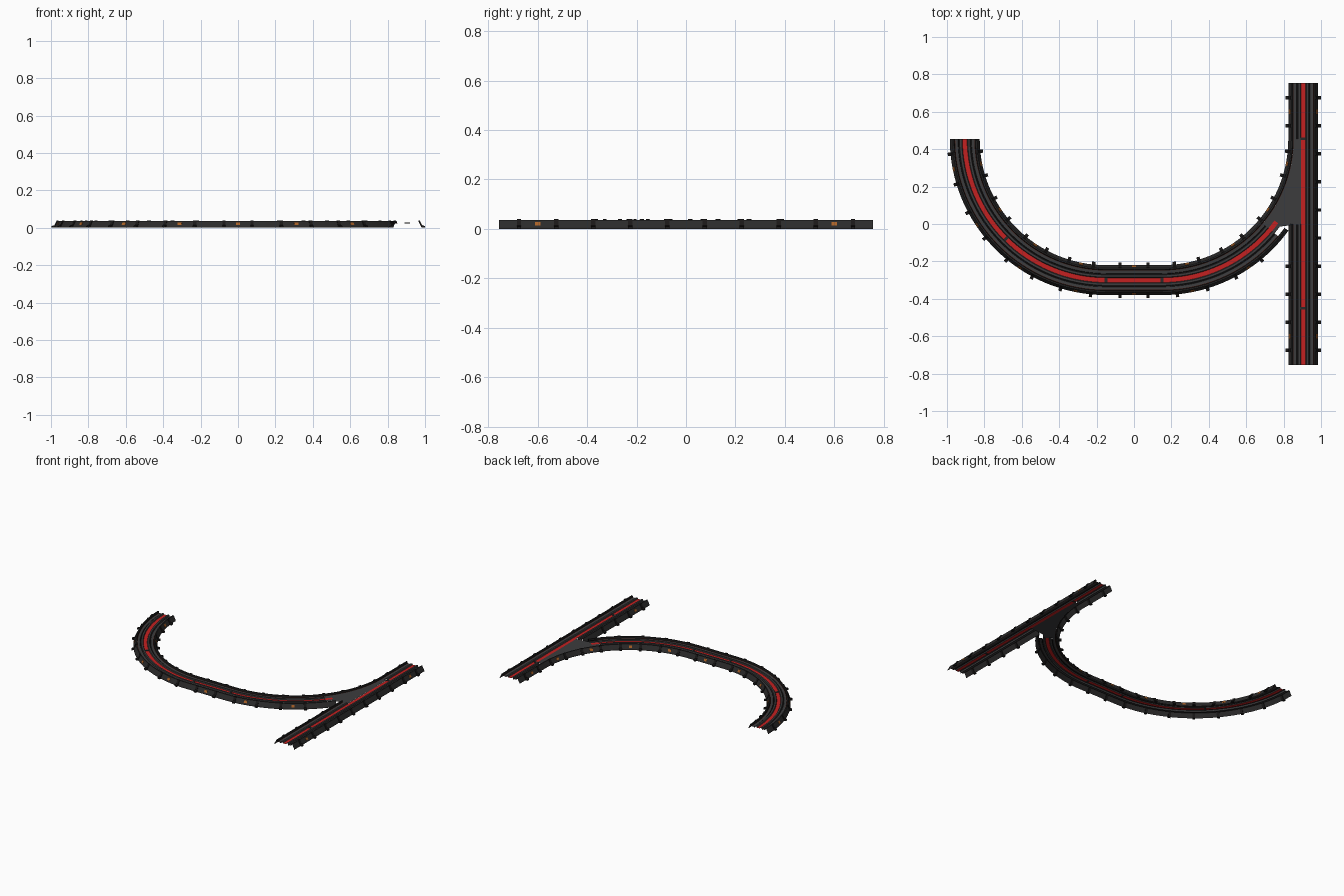
import bpy, math

if "Cube" in bpy.data.objects:
    bpy.data.objects.remove(bpy.data.objects["Cube"])

R = 0.755                    # centre-line radius of the curves
CX, CY = 0.15, 0.455         # curve centre (mirrored for the left curve)
SX = 0.905                   # straight track position


def material(name, rgb):
    m = bpy.data.materials.new(name)
    m.diffuse_color = (*rgb, 1)
    m.use_nodes = True
    m.node_tree.nodes["Principled BSDF"].inputs["Base Color"].default_value = m.diffuse_color
    return m


MATS = [material("dark grey", (0.045, 0.045, 0.047)),
        material("charcoal", (0.024, 0.023, 0.023)),
        material("near black", (0.010, 0.009, 0.009)),
        material("signal red", (0.55, 0.015, 0.015)),
        material("dark red brown", (0.07, 0.018, 0.012)),
        material("amber", (0.40, 0.12, 0.02))]
GREY, CHAR, BLACK, RED, BROWN, AMBER = range(6)


def make(name, verts, faces, mats, smooth=False):
    me = bpy.data.meshes.new(name)
    me.from_pydata(verts, [], faces)
    for m in MATS:
        me.materials.append(m)
    for p, mi in zip(me.polygons, mats):
        p.material_index = mi
    ob = bpy.data.objects.new(name, me)
    bpy.context.collection.objects.link(ob)
    if smooth:
        bpy.context.view_layer.objects.active = ob
        ob.select_set(True)
        bpy.ops.object.shade_smooth_by_angle(angle=math.radians(25))
        ob.select_set(False)
    return ob


# Frames along the track: (x, y, side direction); side points outward / east
def right_curve(deg):
    a = math.radians(deg)
    s, c = math.sin(a), -math.cos(a)
    return (CX + R * s, CY + R * c, s, c)


def left_curve(deg):
    x, y, s, c = right_curve(deg)
    return (-x, y, -s, c)


def middle(x):
    return (x, CY - R, 0, -1)


def straight(y):
    return (SX, y, 1, 0)


def place(f, d, z):
    return (f[0] + f[2] * d, f[1] + f[3] * d, z)


def span(fn, a, b, n):
    return [fn(a + (b - a) * i / n) for i in range(n + 1)]


def sweep(name, frames, profile, mats):
    n = len(profile)
    verts = [place(f, d, z) for f in frames for d, z in profile]
    faces, fm = [], []
    for i in range(len(frames) - 1):
        for j in range(n - 1):
            k = i * n + j
            face = (k, k + 1, k + n + 1, k + n)
            v0, v1, v2 = verts[k], verts[k + 1], verts[k + n]
            up = (v1[0]-v0[0]) * (v2[1]-v0[1]) - (v1[1]-v0[1]) * (v2[0]-v0[0])
            faces.append(face if up > 0 else face[::-1])
            fm.append(mats[j])
    make(name, verts, faces, fm, True)


# Half profile from the outer foot to the centre slot
HALF = [(0.080, 0.0), (0.080, 0.006), (0.064, 0.037), (0.057, 0.037), (0.054, 0.025),
        (0.051, 0.024), (0.036, 0.024), (0.034, 0.020), (0.030, 0.020),
        (0.028, 0.031), (0.016, 0.031), (0.0125, 0.024)]
HALF_MATS = [CHAR, CHAR, CHAR, BLACK, BROWN, GREY, BLACK, BLACK, GREY, GREY, GREY]
INNER = [(-d, z) for d, z in HALF]
OUTER = HALF[::-1]
FULL = INNER + OUTER
FULL_MATS = HALF_MATS + [RED] + HALF_MATS[::-1]

# Track beds
sweep("left_curve_bed", span(left_curve, 0, 90, 32), FULL, FULL_MATS)
sweep("middle_bed", span(middle, -CX, CX, 1), FULL, FULL_MATS)
sweep("right_curve_bed", span(right_curve, 0, 50, 18), FULL, FULL_MATS)
sweep("straight_bed_front", span(straight, -0.755, 0.0, 1), FULL, FULL_MATS)
sweep("straight_bed_back", span(straight, 0.455, 0.755, 1), FULL, FULL_MATS)

# Junction: east half of the straight, inner rim of the curve, flat infill
sweep("junction_straight_half", span(straight, 0, 0.455, 1),
      [(-0.016, 0.024), (-0.0125, 0.024)] + OUTER, [GREY, RED] + HALF_MATS[::-1])
sweep("junction_inner_rim", span(right_curve, 50, 90, 14), INNER[:6], HALF_MATS[:5])
sweep("junction_red_tip", span(right_curve, 50, 54, 2),
      [(-0.0125, 0.026), (0.0125, 0.026)], [RED])
sweep("junction_outer_rim", span(right_curve, 50, 54, 2), HALF[:5], HALF_MATS[:4])

pv, pf = [], []
STEPS = 24
for i in range(STEPS + 1):
    f = right_curve(50 + 40 * i / STEPS)
    a = place(f, -0.051, 0.0245)
    # far edge opens along the curve end, then follows the straight
    if i <= 2:
        b = place(f, 0.03, 0.0245)
    else:
        b = (SX - 0.016, 0.455 * (i - 3) / (STEPS - 3), 0.0245)
    pv += [a, b]
    if i:
        k = 2 * i - 2
        pf.append((k, k + 1, k + 3, k + 2))
make("junction_plate", pv, pf, [GREY] * len(pf))


def prism(name, f, section, width, mat):
    """Extrude a (side, height) section along the track direction."""
    tx, ty = -f[3], f[2]
    n = len(section)
    verts = []
    for w in (-width / 2, width / 2):
        for d, z in section:
            x, y, z = place(f, d, z)
            verts.append((x + tx * w, y + ty * w, z))
    faces = [tuple(range(n))[::-1], tuple(range(n, 2 * n))]
    faces += [(i, (i + 1) % n, (i + 1) % n + n, i + n) for i in range(n)]
    make(name, verts, faces, [mat] * len(faces))


RIB = [(0.076, 0.0), (0.095, 0.0), (0.095, 0.009), (0.078, 0.014),
       (0.067, 0.040), (0.060, 0.040), (0.060, 0.034)]
LAMP = [(0.0765, 0.014), (0.0785, 0.014), (0.071, 0.029), (0.069, 0.029)]


def flip(section, side):
    return [(d * side, z) for d, z in section]


# Side clips
ribs = []
for k in range(8):
    a = (k + 0.5) * 11.25
    ribs += [(left_curve(a), 1), (left_curve(a), -1), (right_curve(a), -1)]
    if a < 50:
        ribs.append((right_curve(a), 1))
for x in (-0.075, 0.075):
    ribs += [(middle(x), 1), (middle(x), -1)]
for k in range(10):
    y = -0.675 + 0.15 * k
    ribs.append((straight(y), 1))
    if y < -0.1 or y > 0.46:
        ribs.append((straight(y), -1))
for f, s in ribs:
    prism("side_clip", f, flip(RIB, s), 0.018, BLACK)

# Amber markers on the sloped sides
lamps = [(middle(0), 1), (middle(0), -1)]
for k in range(4):
    a = 11.25 + 22.5 * k
    lamps += [(left_curve(a), 1), (left_curve(a), -1), (right_curve(a), -1)]
    if a < 50:
        lamps.append((right_curve(a), 1))
for y in (-0.6, 0.6):
    lamps += [(straight(y), 1), (straight(y), -1)]
for f, s in lamps:
    prism("side_marker", f, flip(LAMP, s), 0.022, AMBER)

# Joint clips across the centre slot
for f in (middle(-CX), middle(CX), left_curve(45), straight(-0.45), straight(0.455)):
    prism("joint_clip", f, [(-0.014, 0.022), (0.014, 0.022), (0.014, 0.028), (-0.014, 0.028)],
          0.014, CHAR)
